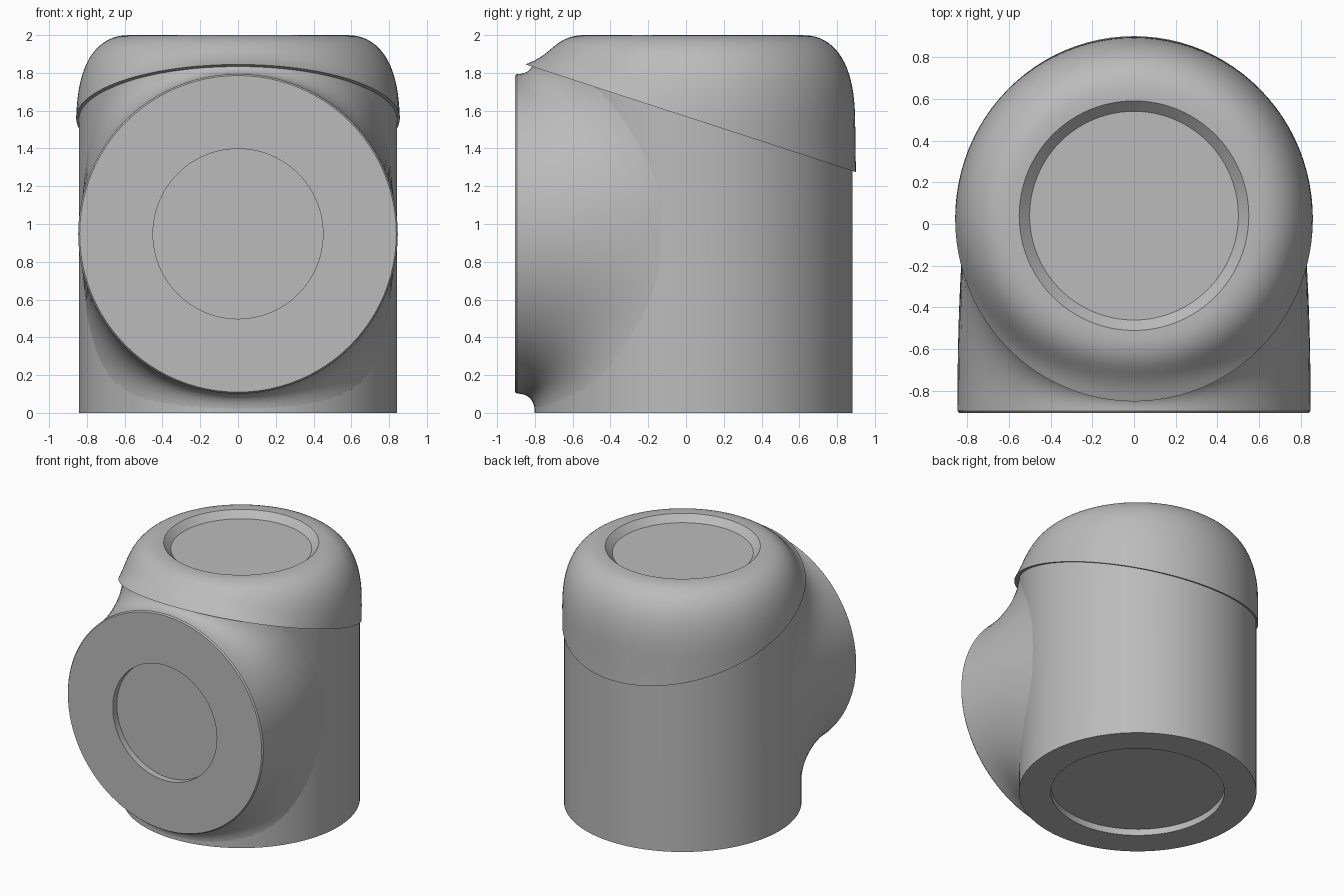
import bpy, bmesh, math
from mathutils import Vector

if "Cube" in bpy.data.objects:
    bpy.data.objects.remove(bpy.data.objects["Cube"])

grey = bpy.data.materials.new("light grey")
grey.use_nodes = True
colour = (0.5, 0.5, 0.5, 1)
grey.diffuse_color = colour
grey.node_tree.nodes["Principled BSDF"].inputs["Base Color"].default_value = colour

N = 96
AXIS_Y = 0.04       # upright barrel axis
BARREL = 0.842
PORT = 0.846        # front port radius
PORT_Z = 0.948
FRONT = -0.905
ANGLES = [2 * math.pi * i / N for i in range(N)]


def lip_z(y):
    """Height of the sloping cap seam."""
    return 1.568 - 0.3257 * y


def upright(radius, z):
    return [Vector((radius * math.sin(a), AXIS_Y - radius * math.cos(a), z)) for a in ANGLES]


def facing(radius, y):
    return [Vector((radius * math.cos(a), y, PORT_Z + radius * math.sin(a))) for a in ANGLES]


def build(name, rings, trim=False, close_last=False):
    """Skin a list of rings, close the first, and trim at the seam and floor."""
    bm = bmesh.new()
    rows = [[bm.verts.new(p) for p in ring] for ring in rings]
    bm.faces.new(rows[0])
    if close_last:
        bm.faces.new(rows[-1])
    for a, b in zip(rows, rows[1:]):
        for i in range(N):
            j = (i + 1) % N
            bm.faces.new((a[i], a[j], b[j], b[i]))
    if trim:
        cuts = [((0, 0, lip_z(0) + 0.004), (0, 0.3257, 1)), ((0, 0, -0.0001), (0, 0, -1))]
        for point, normal in cuts:
            bmesh.ops.bisect_plane(bm, geom=bm.verts[:] + bm.edges[:] + bm.faces[:],
                                   plane_co=point, plane_no=normal, clear_outer=True)
    bmesh.ops.recalc_face_normals(bm, faces=bm.faces[:])
    mesh = bpy.data.meshes.new(name)
    bm.to_mesh(mesh)
    bm.free()
    mesh.materials.append(grey)
    obj = bpy.data.objects.new(name, mesh)
    bpy.context.collection.objects.link(obj)
    bpy.ops.object.select_all(action="DESELECT")
    obj.select_set(True)
    bpy.context.view_layer.objects.active = obj
    bpy.ops.object.shade_smooth_by_angle(angle=math.radians(35))
    return obj


# Upright barrel with a recessed underside
build("barrel", [upright(0.615, 0.05), upright(0.615, 0), upright(BARREL, 0),
                 upright(BARREL, 1.9)], trim=True)


# Front port flowing into the barrel through a concave fillet
def fillet_curve(a):
    start = Vector((PORT * math.cos(a), FRONT + 0.01, PORT_Z + PORT * math.sin(a)))
    turn = math.asin(max(-1, min(1, start.x / BARREL)))
    corner = Vector((start.x, AXIS_Y - BARREL * math.cos(turn), start.z))
    reach = min(0.4, corner.y - FRONT)
    turn += reach * math.cos(a) / BARREL
    inner = BARREL - 0.002
    end = Vector((inner * math.sin(turn), AXIS_Y - inner * math.cos(turn),
                  start.z + reach * math.sin(a)))
    return start, corner, end


curves = [fillet_curve(a) for a in ANGLES]
port = [facing(0.45, FRONT + 0.05), facing(0.45, FRONT), facing(PORT - 0.008, FRONT)]
STEPS = 16
for k in range(STEPS + 1):
    t = k / STEPS
    port.append([s * (1 - t) ** 2 + c * 2 * t * (1 - t) + e * t * t for s, c, e in curves])
build("front_port", port, trim=True)


# Domed cap with a recessed top and a flared sloping lip
def dome_radius(z):
    drop = min(1, (2 - z) / 0.5)
    return 0.57 + 0.285 * (1 - (1 - drop) ** 2.7) ** (1 / 2.3)


def cap_point(a, t):
    rim = Vector((0.857 * math.sin(a), 0.025 - 0.875 * math.cos(a), 0))
    bottom = lip_z(rim.y)
    rim_radius = math.hypot(rim.x, rim.y - AXIS_Y)
    z = 2 - (2 - bottom) * t ** 1.8
    radius = dome_radius(z) + (rim_radius - dome_radius(bottom)) * t ** 7
    way = Vector((rim.x, rim.y - AXIS_Y, 0)) / rim_radius
    return Vector((way.x * radius, AXIS_Y + way.y * radius, z))


cap = [upright(0.5, 1.95), upright(0.55, 2)]
cap += [[cap_point(a, k / 24) for a in ANGLES] for k in range(25)]
inner_lip = []
for p in cap[-1]:
    x, y = p.x * 0.95, AXIS_Y + (p.y - AXIS_Y) * 0.95
    inner_lip.append(Vector((x, y, lip_z(y))))
cap.append(inner_lip)
build("cap", cap)
